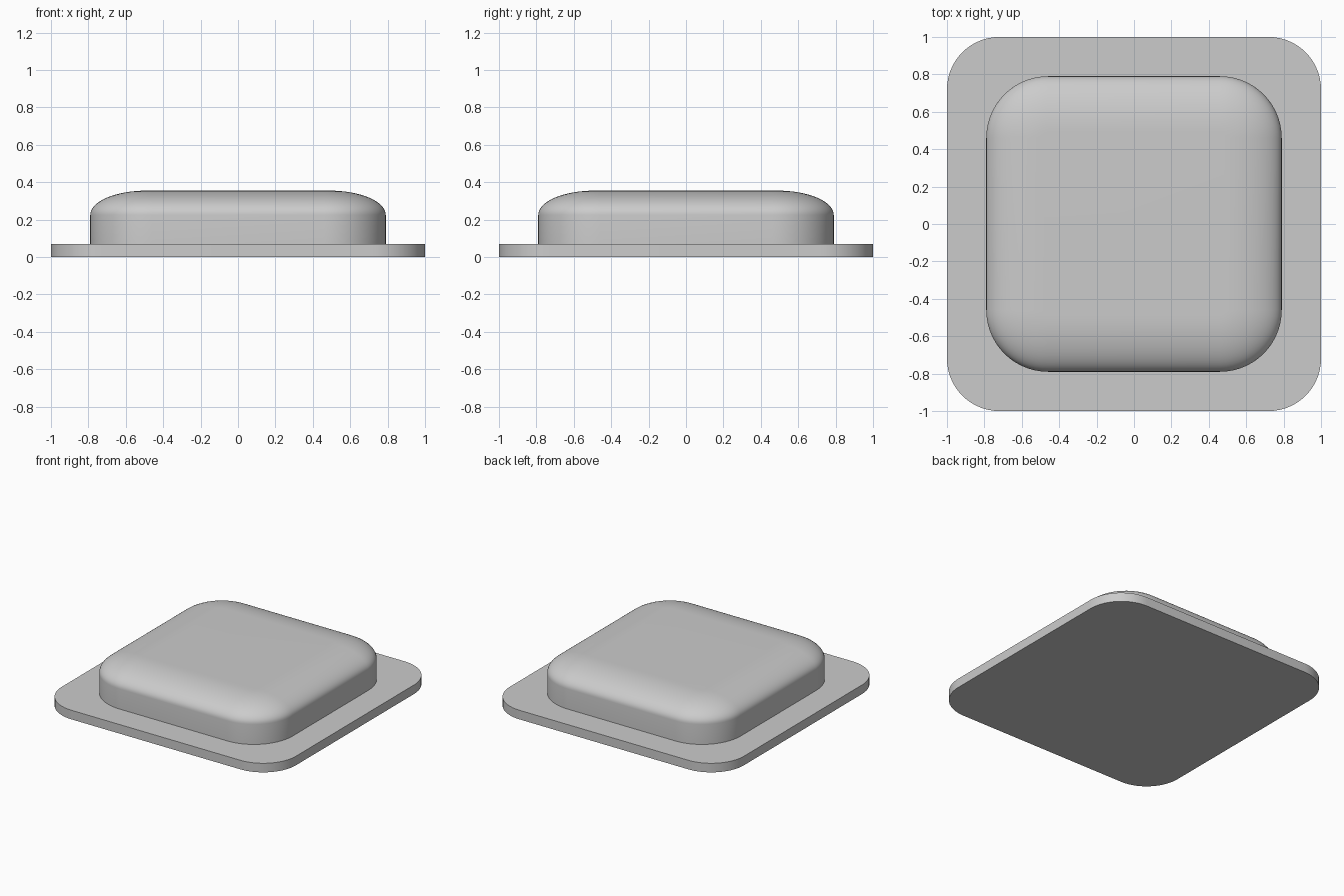
import bpy
import bmesh
import math

if "Cube" in bpy.data.objects:
    bpy.data.objects.remove(bpy.data.objects["Cube"], do_unlink=True)

grey = bpy.data.materials.new("plain_grey")
grey.use_nodes = True
colour = (0.6, 0.6, 0.6, 1)
grey.diffuse_color = colour
grey.node_tree.nodes["Principled BSDF"].inputs["Base Color"].default_value = colour


def rounded_outline(half, radius, steps=14):
    """Points of a rounded square, anticlockwise."""
    points = []
    for corner in range(4):
        middle = math.pi / 4 + corner * math.pi / 2
        cx = math.copysign(half - radius, math.cos(middle))
        cy = math.copysign(half - radius, math.sin(middle))
        for i in range(steps + 1):
            a = (corner + i / steps) * math.pi / 2
            points.append((cx + radius * math.cos(a), cy + radius * math.sin(a)))
    return points


def rounded_slab(name, half, radius, profile):
    """Stack rounded squares along a profile of (inset, height) and cap both ends."""
    bm = bmesh.new()
    rings = []
    for inset, z in profile:
        outline = rounded_outline(half - inset, radius - inset)
        rings.append([bm.verts.new((x, y, z)) for x, y in outline])
    for low, high in zip(rings, rings[1:]):
        for i in range(len(low)):
            j = (i + 1) % len(low)
            bm.faces.new((low[i], low[j], high[j], high[i]))
    bm.faces.new(rings[0][::-1])
    bm.faces.new(rings[-1])
    mesh = bpy.data.meshes.new(name)
    bm.to_mesh(mesh)
    bm.free()
    mesh.materials.append(grey)
    obj = bpy.data.objects.new(name, mesh)
    bpy.context.collection.objects.link(obj)
    bpy.ops.object.select_all(action="DESELECT")
    obj.select_set(True)
    bpy.context.view_layer.objects.active = obj
    bpy.ops.object.shade_smooth_by_angle(angle=math.radians(35))
    return obj


# Flat plate with rounded corners
plate_top = 0.07
rounded_slab("base_plate", 1.0, 0.28, [(0, 0), (0, plate_top)])

# Raised pad: straight wall, then an elliptical shoulder up to the flat top
wall_top, shoulder_width, shoulder_height = 0.225, 0.3, 0.13
pad_profile = [(0, plate_top)]
for i in range(17):
    a = i / 16 * math.pi / 2
    pad_profile.append((shoulder_width * (1 - math.cos(a)),
                        wall_top + shoulder_height * math.sin(a)))
rounded_slab("raised_pad", 0.79, 0.33, pad_profile)
